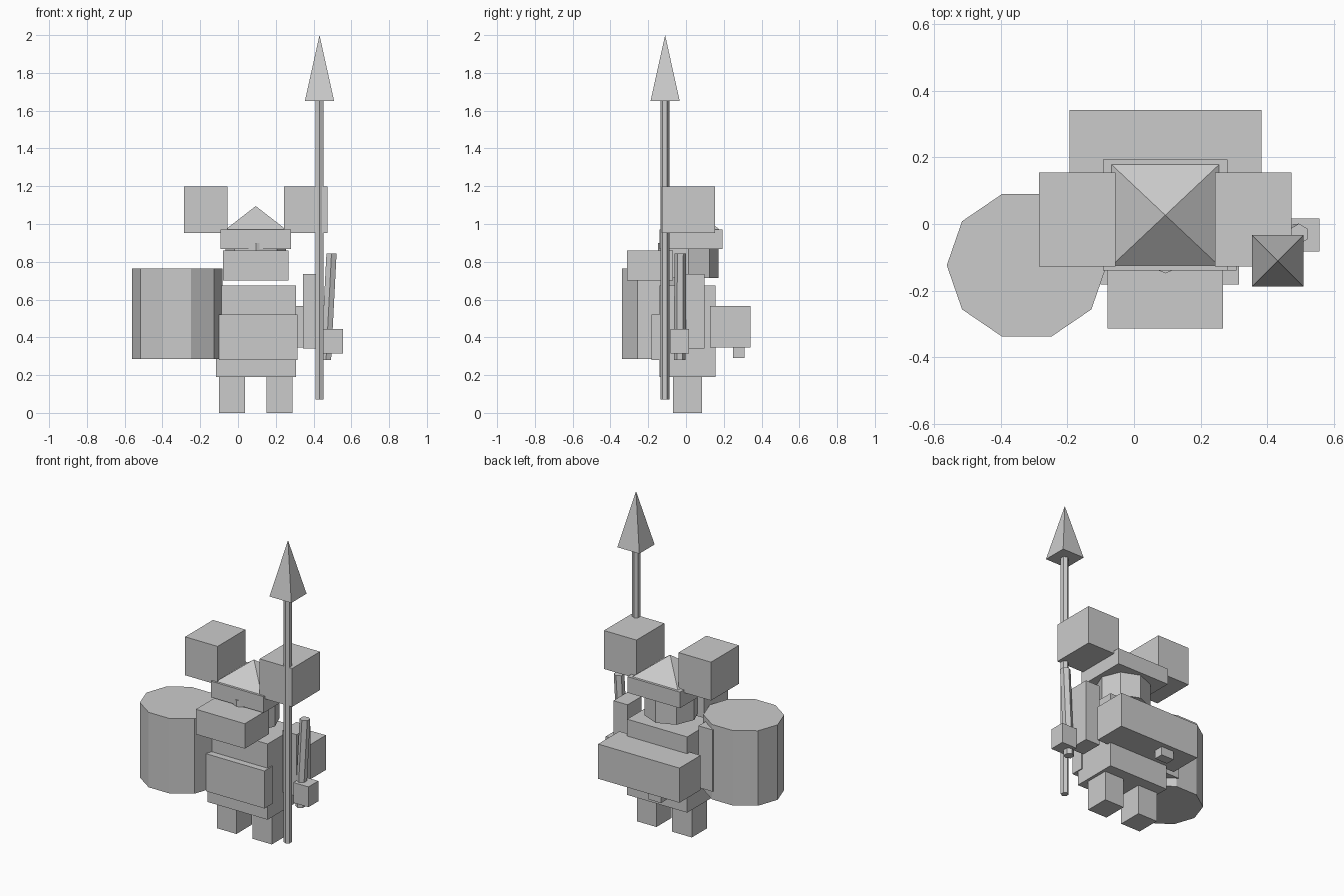
import bpy
import bmesh
import math
from mathutils import Vector

if "Cube" in bpy.data.objects:
    bpy.data.objects.remove(bpy.data.objects["Cube"])

stone = bpy.data.materials.new("plain grey")
stone.diffuse_color = (0.6, 0.6, 0.6, 1)
stone.use_nodes = True
stone.node_tree.nodes["Principled BSDF"].inputs["Base Color"].default_value = stone.diffuse_color


def finish(name, bm):
    bmesh.ops.recalc_face_normals(bm, faces=bm.faces)
    me = bpy.data.meshes.new(name)
    bm.to_mesh(me)
    bm.free()
    me.materials.append(stone)
    ob = bpy.data.objects.new(name, me)
    bpy.context.collection.objects.link(ob)
    return ob


def box(name, x, y, z):
    """Box from (min, max) ranges."""
    bm = bmesh.new()
    bmesh.ops.create_cube(bm, size=1)
    for v in bm.verts:
        v.co = Vector([(r[0] + r[1]) / 2 + c * (r[1] - r[0])
                       for c, r in zip(v.co, (x, y, z))])
    return finish(name, bm)


def prism(name, bottom, top, rx, ry, sides, turn=0.0):
    """Closed prism between two centres; its ends stay level."""
    bm = bmesh.new()
    rings = []
    for c in (bottom, top):
        rings.append([bm.verts.new((c[0] + rx * math.cos(a), c[1] + ry * math.sin(a), c[2]))
                      for a in (turn + math.tau * i / sides for i in range(sides))])
    bm.faces.new(rings[0])
    bm.faces.new(rings[1])
    for i in range(sides):
        j = (i + 1) % sides
        bm.faces.new((rings[0][i], rings[0][j], rings[1][j], rings[1][i]))
    return finish(name, bm)


def pyramid(name, x, y, z):
    """Square pyramid on a base rectangle."""
    bm = bmesh.new()
    base = [bm.verts.new((px, py, z[0])) for px, py in
            ((x[0], y[0]), (x[1], y[0]), (x[1], y[1]), (x[0], y[1]))]
    tip = bm.verts.new((sum(x) / 2, sum(y) / 2, z[1]))
    bm.faces.new(base)
    for i in range(4):
        bm.faces.new((base[i], base[(i + 1) % 4], tip))
    return finish(name, bm)


CX = 0.094  # centre line of the body


def pair(name, inner, outer, y, z):
    """Two boxes mirrored about the body's centre line."""
    box("left_" + name, (CX - outer, CX - inner), y, z)
    box("right_" + name, (CX + inner, CX + outer), y, z)


# Body
pair("leg", 0.056, 0.195, (-0.07, 0.085), (0, 0.195))
box("torso", (-0.117, 0.308), (-0.14, 0.155), (0.19, 0.675))
box("belly_plate", (-0.10, 0.315), (-0.182, -0.10), (0.28, 0.52))
pair("arm", 0.251, 0.352, (-0.045, 0.098), (0.34, 0.735))

# Head, beard and helmet
prism("head", (CX, 0.012, 0.715), (CX, 0.012, 0.90), 0.16, 0.16, 8)
box("beard", (-0.079, 0.267), (-0.313, -0.07), (0.70, 0.86))
box("helmet_brim", (-0.093, 0.28), (-0.14, 0.194), (0.867, 0.97))
pyramid("helmet_top", (-0.067, 0.255), (-0.125, 0.178), (0.97, 1.095))
pair("helmet_block", 0.149, 0.379, (-0.128, 0.154), (0.952, 1.198))

# Pack on the back with its small foot
box("pack", (-0.193, 0.383), (0.128, 0.342), (0.345, 0.567))
box("pack_foot", (-0.04, 0.05), (0.25, 0.31), (0.29, 0.35))

# Barrel-shaped shield
prism("shield", (-0.322, -0.124, 0.285), (-0.322, -0.124, 0.765), 0.24, 0.225, 10)

# Spear
prism("spear_shaft", (0.431, -0.112, 0.07), (0.431, -0.112, 1.66),
      0.0235, 0.0235, 6, math.pi / 2)
pyramid("spear_tip", (0.354, 0.509), (-0.188, -0.033), (1.65, 2.0))

# Hand holding a leaning rod
box("hand", (0.45, 0.557), (-0.083, 0.017), (0.315, 0.445))
prism("rod", (0.466, -0.033, 0.28), (0.495, -0.03, 0.845),
      0.031, 0.031, 6, math.pi / 2)
